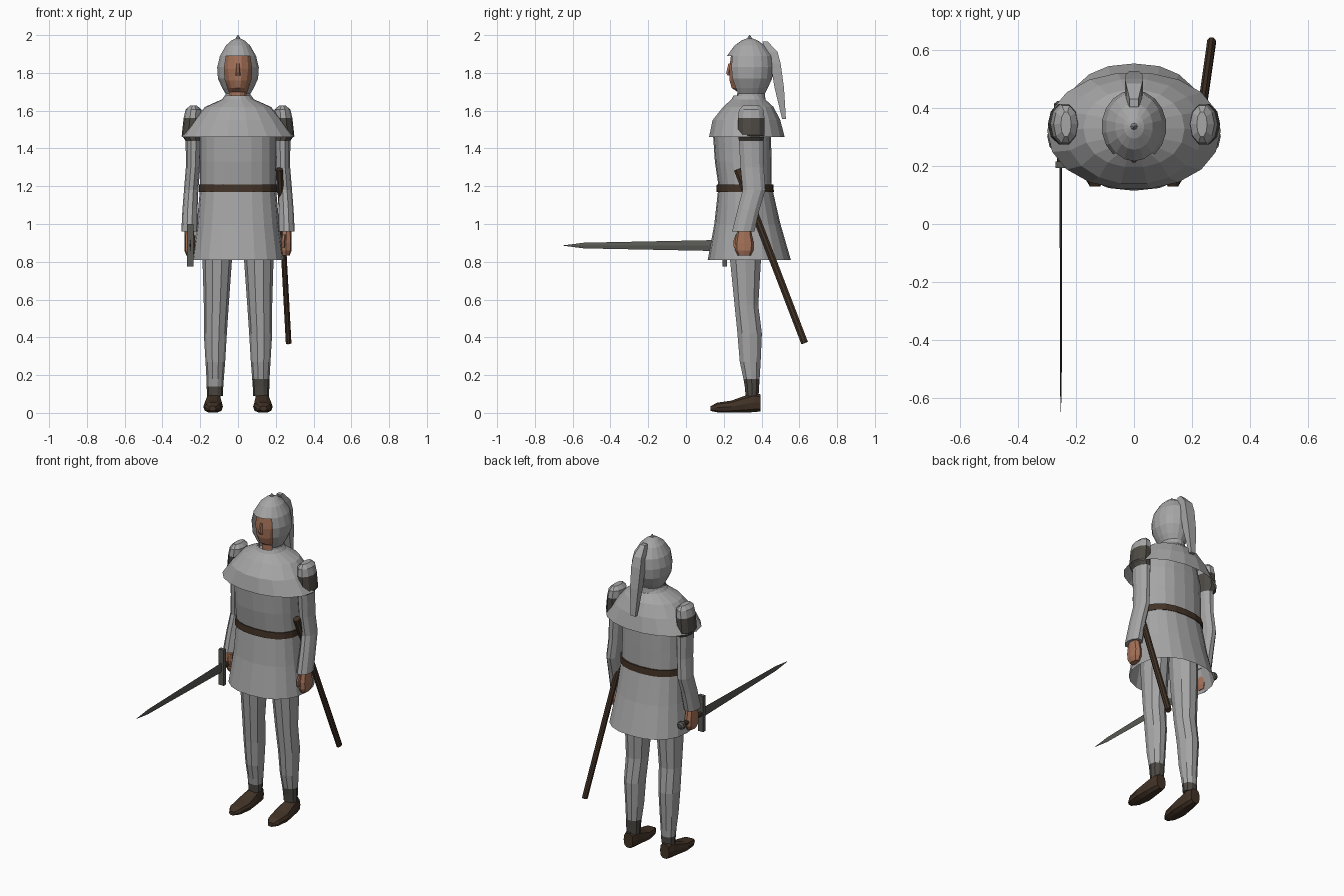
import bpy, bmesh, math
from mathutils import Vector as V


def mat(name, r, g, b):
    m = bpy.data.materials.new(name)
    m.diffuse_color = (r, g, b, 1)
    return m


GREY = mat("light grey cloth", 0.38, 0.38, 0.38)
SKIN = mat("skin", 0.38, 0.17, 0.10)
BROWN = mat("dark brown leather", 0.055, 0.033, 0.02)
DARK = mat("dark cloth", 0.075, 0.068, 0.058)
STEEL = mat("dark steel", 0.10, 0.10, 0.09)
X, Y, Z = V((1, 0, 0)), V((0, 1, 0)), V((0, 0, 1))


def ring(c, u, v, n, p=2.0, phase=0.0):
    """Superellipse of n points around c with half axes u and v."""
    pts = []
    for i in range(n):
        a = 2 * math.pi * i / n + phase
        ca, sa = math.cos(a), math.sin(a)
        pts.append(V(c) + u * math.copysign(abs(ca) ** (2 / p), ca)
                   + v * math.copysign(abs(sa) ** (2 / p), sa))
    return pts


def loft(name, rings, mats, rule=None, caps=(True, True)):
    """Skin rings; rule(centre) gives a material index, or None for a hole."""
    bm = bmesh.new()
    vs = [[bm.verts.new(p) for p in r] for r in rings]
    n = len(vs[0])
    for a, b in zip(vs, vs[1:]):
        for i in range(n):
            j = (i + 1) % n
            q = (a[i], a[j], b[j], b[i])
            k = rule(sum((w.co for w in q), V()) / 4) if rule else 0
            if k is not None:
                bm.faces.new(q).material_index = k
    if caps[0]:
        bm.faces.new(vs[0])
    if caps[1]:
        f = bm.faces.new(vs[-1])
        f.material_index = (rule(f.calc_center_median()) or 0) if rule else 0
    bmesh.ops.recalc_face_normals(bm, faces=bm.faces)
    me = bpy.data.meshes.new(name)
    bm.to_mesh(me)
    bm.free()
    for m in mats:
        me.materials.append(m)
    ob = bpy.data.objects.new(name, me)
    bpy.context.collection.objects.link(ob)
    return ob


def upright(rows, n, p=2.0, s=1):
    """Horizontal rings from rows of (x, y, z, half x, half y)."""
    return [ring((s * x, y, z), X * rx, Y * ry, n, p) for x, y, z, rx, ry in rows]


def along(a, b, u, v, n=4, phase=math.pi / 4):
    return [ring(a, u, v, n, 2, phase), ring(b, u, v, n, 2, phase)]


# Tunic, open at the hem
loft("tunic", upright([(0, .33, 1.62, .15, .10), (0, .297, 1.46, .20, .153),
                       (0, .303, 1.33, .20, .150), (0, .313, 1.20, .20, .141),
                       (0, .325, 1.00, .218, .175), (0, .335, .81, .245, .22)], 20, 2.3),
     [GREY], caps=(True, False))
loft("belt", upright([(0, .313, 1.21, .207, .150), (0, .313, 1.17, .207, .152)], 20, 2.3), [BROWN])

# Shoulder cape
loft("cape", upright([(0, .33, 1.68, .07, .08), (0, .33, 1.66, .085, .09),
                      (0, .33, 1.62, .175, .135), (0, .32, 1.55, .235, .182),
                      (0, .322, 1.46, .30, .203)], 18, 2.1), [GREY], caps=(False, False))


# Hood with a face opening
def hood_rule(c):
    front = math.degrees(math.atan2(abs(c.x), .337 - c.y)) < 40
    return None if front and 1.66 < c.z < 1.89 else 0


hood = [(1.983, .012, .014), (1.972, .035, .042), (1.945, .065, .080), (1.89, .097, .120),
        (1.83, .112, .126), (1.77, .108, .119), (1.72, .085, .096),
        (1.69, .067, .080), (1.65, .072, .085)]
loft("hood", [ring((0, .337, z), X * a, Y * b, 18, 2, -math.pi / 2) for z, a, b in hood],
     [GREY], hood_rule, (True, False))
loft("hood_knob", upright([(0, .337, 1.97, .016, .016), (0, .337, 1.988, .010, .010),
                           (0, .337, 2.0, .002, .002)], 8), [GREY])

# Hood tail
tail = [(.418, 1.967, .015, .014), (.455, 1.91, .028, .03), (.474, 1.85, .032, .027),
        (.494, 1.72, .028, .025), (.519, 1.555, .016, .010)]
loft("hood_tail", [ring((0, y, z), X * w * 1.41, Y * t * 1.41, 4, 2, math.pi / 4)
                   for y, z, w, t in tail], [GREY])

# Head and nose
loft("head", upright([(0, .335, 1.93, .05, .06), (0, .335, 1.89, .08, .100),
                      (0, .335, 1.82, .086, .109), (0, .332, 1.76, .074, .104),
                      (0, .325, 1.72, .055, .085), (0, .335, 1.70, .05, .065),
                      (0, .335, 1.62, .05, .068)], 14), [SKIN])
loft("nose", upright([(0, .235, 1.85, .008, .012), (0, .225, 1.80, .012, .014),
                      (0, .230, 1.785, .014, .012)], 6), [SKIN])

# Arms, hands, legs and boots on both sides
arm = [(.235, .345, 1.627, .018, .045), (.236, .345, 1.605, .042, .068),
       (.24, .345, 1.56, .048, .074), (.246, .345, 1.47, .052, .073),
       (.235, .345, 1.44, .042, .068), (.238, .350, 1.30, .038, .065),
       (.248, .360, 1.18, .038, .063), (.254, .332, 1.08, .040, .061),
       (.257, .303, .96, .043, .062)]
hand = [(.257, .308, .98, .024, .034), (.256, .308, .94, .027, .042),
        (.255, .308, .90, .029, .050), (.255, .308, .86, .029, .048),
        (.253, .308, .832, .020, .034)]
leg = [(.105, .315, 1.0, .080, .090), (.110, .315, .81, .078, .086),
       (.115, .320, .57, .066, .066), (.120, .337, .42, .061, .068),
       (.120, .340, .27, .052, .058), (.121, .347, .18, .046, .045),
       (.122, .349, .14, .044, .040), (.122, .350, .09, .042, .036)]
boot = [(.13, .018, .010, .036), (.165, .040, .002, .055), (.24, .052, .0, .066),
        (.31, .045, .0, .092), (.36, .040, .002, .108), (.395, .032, .006, .100)]
for s, side, ankle in ((1, "left", .18), (-1, "right", .14)):
    loft(side + "_sleeve", upright(arm, 10, 2, s), [GREY, DARK],
         lambda c: 1 if 1.45 < c.z < 1.575 else 0)
    loft(side + "_hand", upright(hand, 8, 2.6, s), [SKIN])
    loft(side + "_thumb", upright([(.243, .275, .945, .010, .014), (.238, .262, .91, .012, .013),
                                   (.238, .262, .872, .009, .010)], 6, 2, s), [SKIN])
    loft(side + "_leg", upright(leg, 10, 2, s), [GREY, DARK],
         lambda c, a=ankle: 1 if c.z < a else 0)
    loft(side + "_boot", [ring((s * (.135 - .03 * (y - .13)), y, (lo + hi) / 2), X * w,
                               Z * ((hi - lo) / 2), 10, 2.6) for y, w, lo, hi in boot], [BROWN])

# Drawn sword in the right hand, pointing forward
sx, sz = -.253, .886
loft("sword_blade", [ring((sx, y, sz), X * .004 * k, Z * h, 4) for y, h, k in
                     ((.21, .030, 1), (-.54, .015, .8), (-.65, .001, .2))], [STEEL])
loft("sword_guard", along((sx, .205, .775), (sx, .205, 1.0), X * .025, Y * .016), [STEEL])
loft("sword_grip", along((sx, .20, sz), (sx, .40, sz), X * .014, Z * .014, 8), [BROWN])
loft("sword_pommel", [ring((sx, y, sz), X * r, Z * r, 8) for y, r in
                      ((.385, .012), (.395, .024), (.415, .024), (.425, .012))], [STEEL])

# Scabbard hanging at the left hip
top, tip = V((.218, .275, 1.29)), V((.268, .628, .37))
d = (tip - top).normalized()
side_axis = (X - d * d.x).normalized()
loft("scabbard", along(top, tip, side_axis * .016, d.cross(side_axis) * .020, 8, math.pi / 8), [BROWN])
loft("scabbard_mouth", along(top, top + d * .13, side_axis * .020, d.cross(side_axis) * .024, 8,
                             math.pi / 8), [BROWN])
